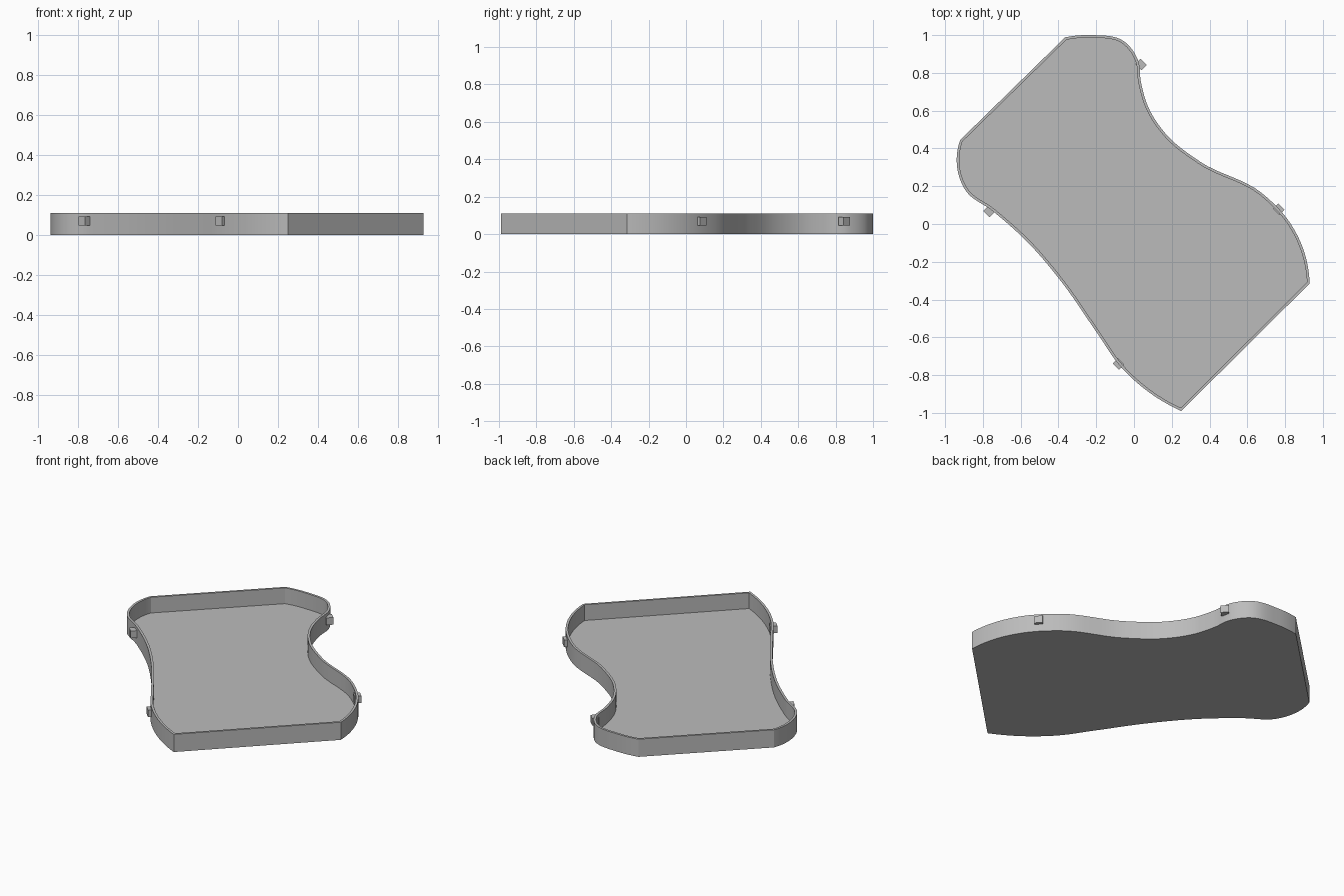
import bpy, bmesh, math
from mathutils import Vector, Matrix
from mathutils.geometry import interpolate_bezier

cube = bpy.data.objects.get("Cube")
if cube:
    bpy.data.objects.remove(cube)

HEIGHT, FLOOR, WALL = 0.11, 0.012, 0.014

grey = bpy.data.materials.new("plain grey")
grey.use_nodes = True
colour = (0.5, 0.5, 0.5, 1)
grey.diffuse_color = colour
grey.node_tree.nodes["Principled BSDF"].inputs["Base Color"].default_value = colour


def add_object(name, bm):
    bmesh.ops.recalc_face_normals(bm, faces=bm.faces)
    mesh = bpy.data.meshes.new(name)
    bm.to_mesh(mesh)
    bm.free()
    mesh.materials.append(grey)
    obj = bpy.data.objects.new(name, mesh)
    bpy.context.collection.objects.link(obj)
    return obj


def smooth_path(points, steps=8):
    """Smooth curve through the points, with handles scaled to each span."""
    p = [Vector(q) for q in points]
    tangents = []
    for i in range(len(p)):
        if 0 < i < len(p) - 1:
            a, b = p[i] - p[i - 1], p[i + 1] - p[i]
            t = a / a.length * b.length + b / b.length * a.length
            tangents.append(t.normalized())
        else:
            tangents.append(None)
    # End tangents mirror the neighbouring tangent about the end chord
    for end, near in ((0, 1), (-1, -2)):
        chord = (p[near] - p[end]).normalized() * (1 if end == 0 else -1)
        tangents[end] = 2 * chord.dot(tangents[near]) * chord - tangents[near]
    path = []
    for i in range(len(p) - 1):
        h = (p[i + 1] - p[i]).length / 3
        path += interpolate_bezier(p[i], p[i] + tangents[i] * h,
                                   p[i + 1] - tangents[i + 1] * h, p[i + 1], steps + 1)[:-1]
    return path + [p[-1]]


def inset(loop, distance):
    """Offset a clockwise closed loop inwards with mitred corners."""
    result = []
    for i, q in enumerate(loop):
        a = (q - loop[i - 1]).normalized()
        b = (loop[(i + 1) % len(loop)] - q).normalized()
        na, nb = Vector((a.y, -a.x)), Vector((b.y, -b.x))
        m = (na + nb).normalized()
        result.append(q + m * distance / m.dot(na))
    return result


# Outline: two curved sides joined by two straight ends
back_side = smooth_path([(-0.365, 0.988), (-0.23, 1.0), (-0.05, 0.965), (0.02, 0.87),
                         (0.037, 0.75), (0.075, 0.62), (0.17, 0.475), (0.35, 0.33),
                         (0.675, 0.165), (0.82, 0.015), (0.895, -0.13), (0.93, -0.315)])
front_side = smooth_path([(0.25, -0.99), (0.085, -0.895), (-0.075, -0.75), (-0.19, -0.585),
                          (-0.385, -0.305), (-0.55, -0.11), (-0.75, 0.07), (-0.89, 0.175),
                          (-0.933, 0.28), (-0.92, 0.445)])
outer = [Vector((q.x, q.y)) for q in back_side + front_side]
inner = inset(outer, WALL)

# Tray: underside, outer wall, rim, inner wall and floor
bm = bmesh.new()
rings = [[bm.verts.new((q.x, q.y, z)) for q in loop]
         for loop, z in ((outer, 0), (outer, HEIGHT), (inner, HEIGHT), (inner, FLOOR))]
n = len(outer)
for low, high in zip(rings, rings[1:]):
    for i in range(n):
        j = (i + 1) % n
        bm.faces.new((low[i], low[j], high[j], high[i]))
bm.faces.new(rings[0])
bm.faces.new(rings[-1])
tray = add_object("tray", bm)
bpy.context.view_layer.objects.active = tray
tray.select_set(True)
bpy.ops.object.shade_smooth_by_angle(angle=math.radians(25))
tray.select_set(False)

# Clips: small blocks set through the curved walls, turned with the tray
clips = {"clip_front_right": (-0.768, 0.067), "clip_front_left": (-0.083, -0.741),
         "clip_back_right": (0.037, 0.845), "clip_back_left": (0.767, 0.078)}
for name, (x, y) in clips.items():
    bm = bmesh.new()
    bmesh.ops.create_cube(bm, size=1, matrix=Matrix.Translation((x, y, 0.068))
                          @ Matrix.Rotation(math.radians(45), 4, "Z")
                          @ Matrix.Diagonal((0.04, 0.047, 0.045, 1)))
    add_object(name, bm)
